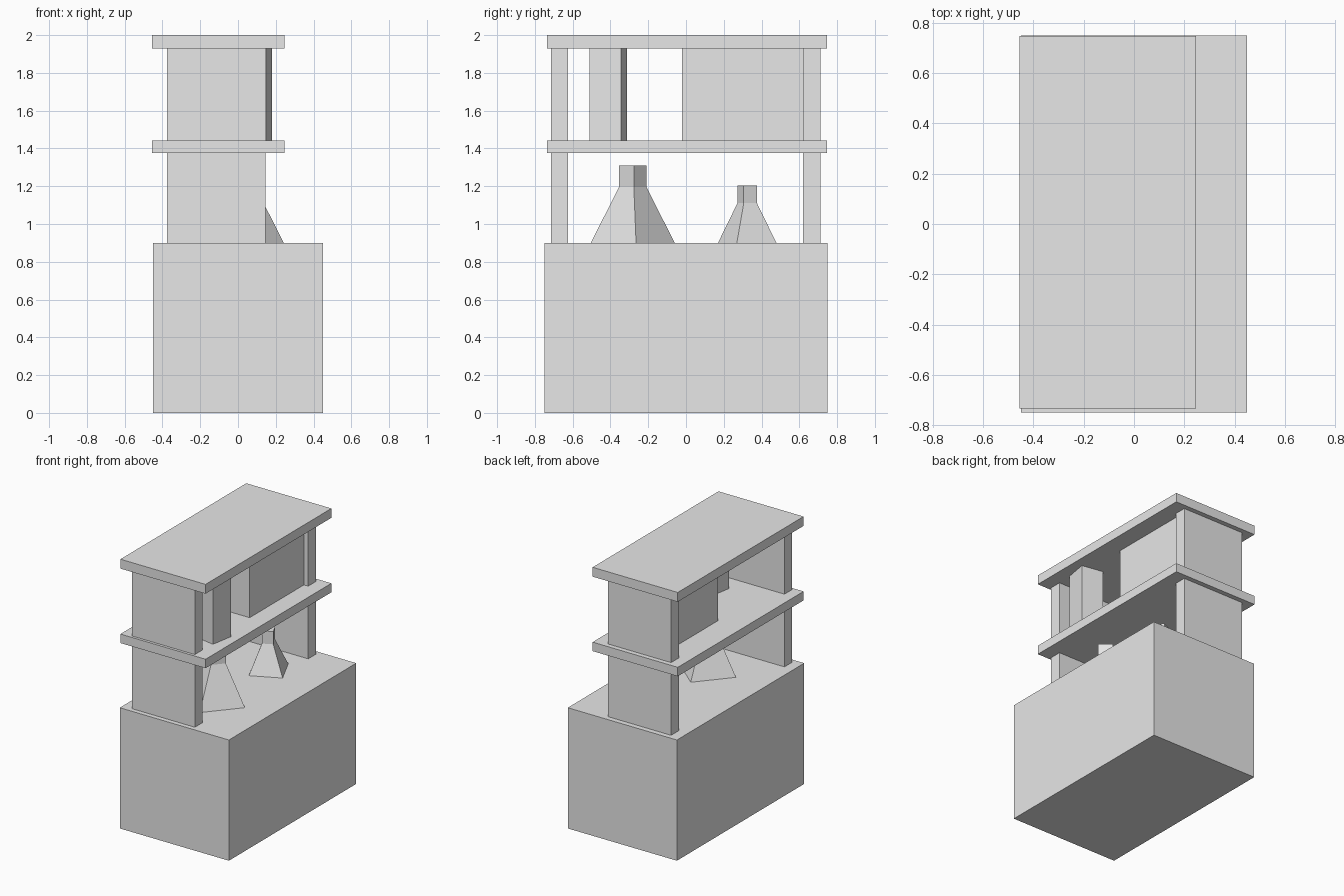
import bpy
import bmesh
from math import cos, sin, pi, radians
from mathutils import Matrix, Vector

cube = bpy.data.objects.get("Cube")
if cube:
    bpy.data.objects.remove(cube, do_unlink=True)

GREY = (0.8, 0.8, 0.8, 1)
grey = bpy.data.materials.new("plain grey")
grey.use_nodes = True
grey.diffuse_color = GREY
grey.node_tree.nodes["Principled BSDF"].inputs["Base Color"].default_value = GREY


def finish(name, bm):
    bmesh.ops.recalc_face_normals(bm, faces=bm.faces)
    mesh = bpy.data.meshes.new(name)
    bm.to_mesh(mesh)
    bm.free()
    mesh.materials.append(grey)
    obj = bpy.data.objects.new(name, mesh)
    bpy.context.collection.objects.link(obj)
    return obj


def box(name, x, y, z, turn=0):
    """Box from (min, max) ranges, turned about its own vertical axis."""
    centre = Vector([(a + b) / 2 for a, b in (x, y, z)])
    size = [b - a for a, b in (x, y, z)]
    bm = bmesh.new()
    bmesh.ops.create_cube(bm, size=1, matrix=Matrix.Translation(centre)
                          @ Matrix.Rotation(radians(turn), 4, "Z")
                          @ Matrix.Diagonal((*size, 1)))
    return finish(name, bm)


def flask(name, x, y, turn, profile):
    """Four-sided bottle from (radius, height) rings."""
    bm = bmesh.new()
    angles = [radians(turn) + i * pi / 2 for i in range(4)]
    rings = [[bm.verts.new((x + r * cos(a), y + r * sin(a), z)) for a in angles]
             for r, z in profile]
    for low, high in zip(rings, rings[1:]):
        for i in range(4):
            j = (i + 1) % 4
            bm.faces.new((low[i], low[j], high[j], high[i]))
    bm.faces.new(rings[0][::-1])
    bm.faces.new(rings[-1])
    return finish(name, bm)


# Heights of the counter top and the two shelves
COUNTER = 0.9
LOWER = (1.375, 1.442)
UPPER = (1.93, 2.0)

# Counter and shelves
box("counter", (-0.45, 0.45), (-0.75, 0.75), (0, COUNTER))
for name, height in (("lower_shelf", LOWER), ("upper_shelf", UPPER)):
    box(name, (-0.455, 0.247), (-0.735, 0.747), height)

# End panels holding up each shelf
for level, height in (("lower", (COUNTER, LOWER[0])), ("upper", (LOWER[1], UPPER[0]))):
    box(level + "_front_panel", (-0.375, 0.145), (-0.715, -0.624), height)
    box(level + "_back_panel", (-0.375, 0.145), (0.62, 0.711), height)

# Boxes stored on the lower shelf
on_shelf = (LOWER[1], UPPER[0])
box("wide_box", (-0.25, 0.11), (-0.02, 0.62), on_shelf)
box("narrow_box", (-0.003, 0.167), (-0.497, -0.327), on_shelf, turn=-10)

# Bottles standing on the counter
flask("large_bottle", 0.02, -0.282, 4.5,
      [(0.223, COUNTER), (0.073, 1.195), (0.073, 1.31)])
flask("small_bottle", 0.025, 0.324, -19.5,
      [(0.164, COUNTER), (0.055, 1.11), (0.055, 1.205)])
